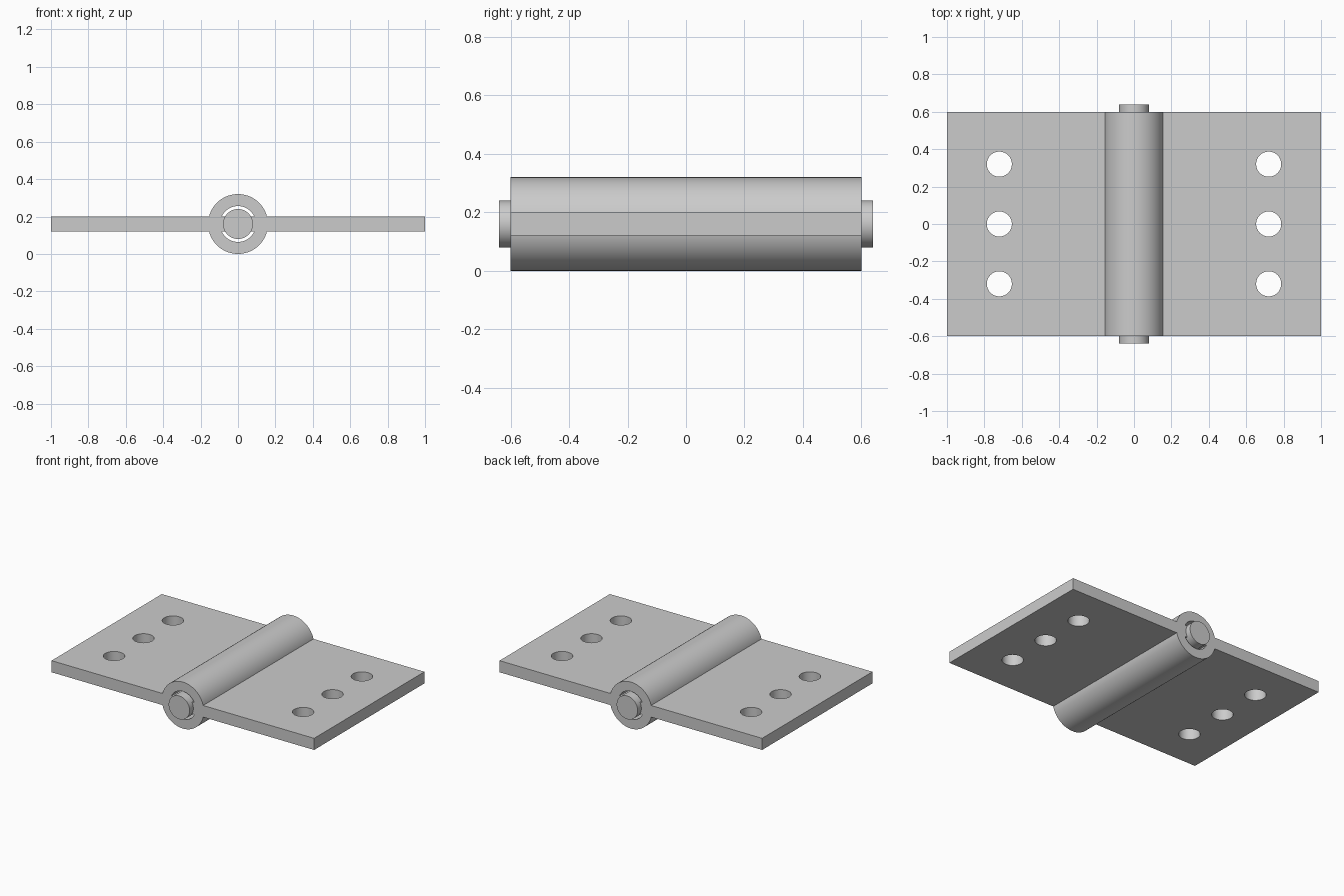
import bpy
import math

cube = bpy.data.objects.get("Cube")
if cube:
    bpy.data.objects.remove(cube, do_unlink=True)

AXIS_Z = 0.16
LENGTH = 1.2

steel = bpy.data.materials.new("grey steel")
steel.use_nodes = True
grey = (0.6, 0.6, 0.6, 1)
steel.diffuse_color = grey
steel.node_tree.nodes["Principled BSDF"].inputs["Base Color"].default_value = grey


def finish(name):
    obj = bpy.context.object
    obj.name = name
    obj.data.materials.append(steel)
    return obj


def cylinder(name, radius, depth, location, along_y=True):
    rotation = (math.pi / 2, 0, 0) if along_y else (0, 0, 0)
    bpy.ops.mesh.primitive_cylinder_add(
        vertices=64, radius=radius, depth=depth, location=location, rotation=rotation)
    return finish(name)


def box(name, size, location):
    bpy.ops.mesh.primitive_cube_add(size=1, location=location)
    obj = finish(name)
    obj.scale = size
    bpy.ops.object.transform_apply(location=False, rotation=False, scale=True)
    return obj


def combine(target, tool, operation):
    """Apply a boolean and discard the tool."""
    tool.hide_render = True
    mod = target.modifiers.new(operation, "BOOLEAN")
    mod.operation = operation
    mod.solver = "EXACT"
    mod.object = tool
    bpy.context.view_layer.objects.active = target
    bpy.ops.object.modifier_apply(modifier=mod.name)
    bpy.data.objects.remove(tool, do_unlink=True)


def smooth(obj):
    bpy.ops.object.select_all(action="DESELECT")
    obj.select_set(True)
    bpy.context.view_layer.objects.active = obj
    bpy.ops.object.shade_smooth_by_angle(angle=math.radians(30))


# Hollow barrel joined to the two flat leaves, which reach in to the pin
body = cylinder("hinge_leaves_and_barrel", 0.16, LENGTH, (0, 0, AXIS_Z))
bore = cylinder("bore_cutter", 0.096, LENGTH + 0.2, (0, 0, AXIS_Z))
combine(body, bore, "DIFFERENCE")
leaves = box("leaf_plate", (2, LENGTH, 0.08), (0, 0, AXIS_Z))
combine(body, leaves, "UNION")

# Screw holes, three in each leaf
for side in (-1, 1):
    for row in (-1, 0, 1):
        hole = cylinder("screw_hole_cutter", 0.067, 0.3,
                        (side * 0.72, row * 0.32, AXIS_Z), along_y=False)
        combine(body, hole, "DIFFERENCE")
smooth(body)

# Pin standing slightly proud of both barrel ends
pin = cylinder("hinge_pin", 0.08, 1.28, (0, 0, AXIS_Z))
smooth(pin)
